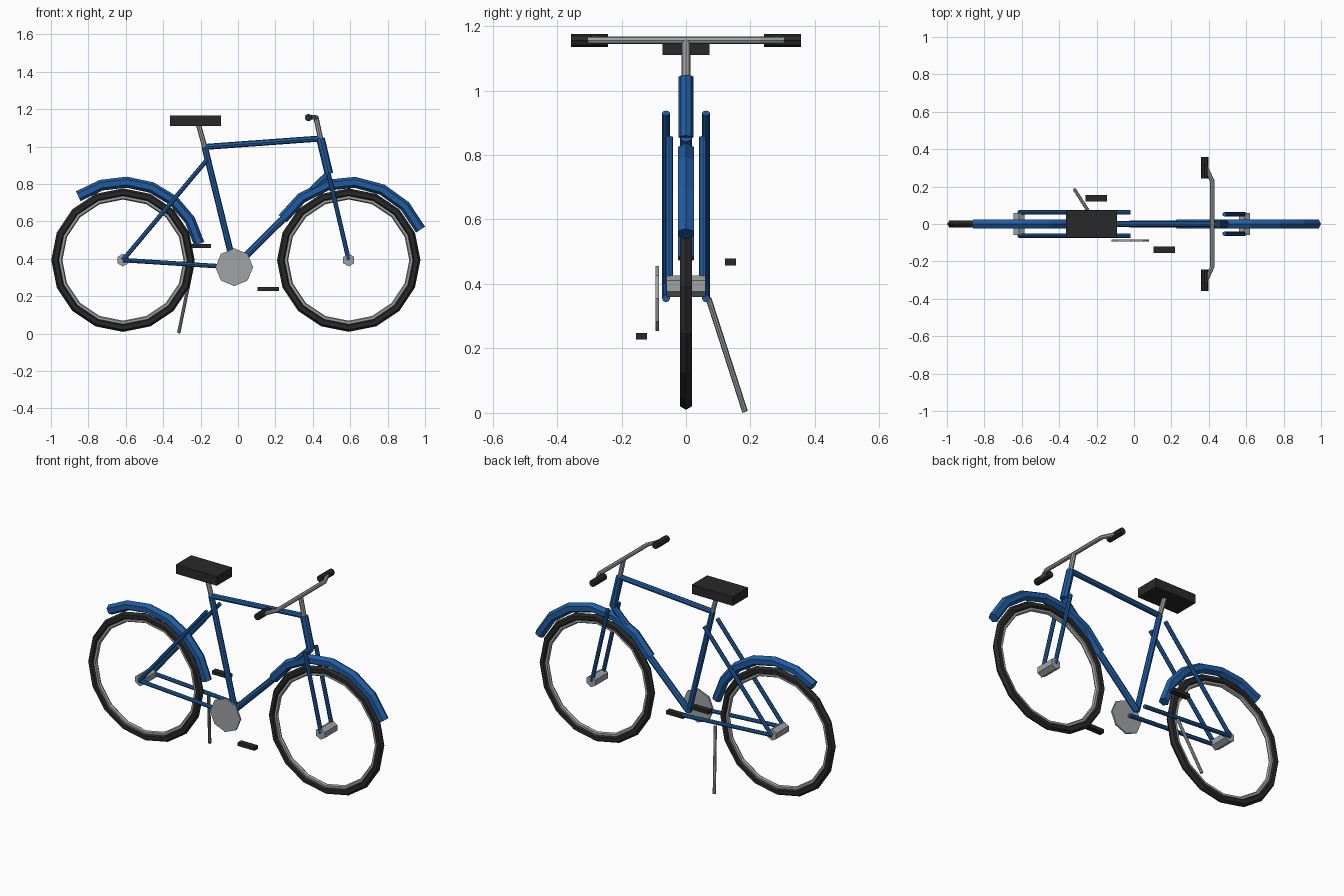
import bpy, bmesh, math
from mathutils import Vector

if "Cube" in bpy.data.objects:
    bpy.data.objects.remove(bpy.data.objects["Cube"])


def material(name, rgb):
    m = bpy.data.materials.new(name)
    m.diffuse_color = (*rgb, 1)
    m.use_nodes = True
    m.node_tree.nodes["Principled BSDF"].inputs["Base Color"].default_value = m.diffuse_color
    return m


BLUE = material("blue_paint", (0.014, 0.108, 0.36))
BLACK = material("black_rubber", (0.022, 0.022, 0.022))
METAL = material("grey_metal", (0.35, 0.36, 0.37))


def finish(name, bm, mat):
    bmesh.ops.recalc_face_normals(bm, faces=bm.faces)
    me = bpy.data.meshes.new(name)
    bm.to_mesh(me)
    bm.free()
    me.materials.append(mat)
    ob = bpy.data.objects.new(name, me)
    bpy.context.collection.objects.link(ob)
    return ob


def sweep(name, pts, r, mat, sides=8, closed=False, up=(0, 1, 0)):
    """Sweep a regular polygon along a list of points."""
    bm = bmesh.new()
    pts = [Vector(p) for p in pts]
    n = len(pts)
    up = Vector(up)
    rings = []
    for i, p in enumerate(pts):
        a = pts[i - 1] if (i or closed) else p
        b = pts[(i + 1) % n] if (i < n - 1 or closed) else p
        t = (b - a).normalized()
        u = up.cross(t).normalized()
        v = t.cross(u)
        # widen the section at bends so straight runs keep their thickness
        d = (b - p) if (b - p).length > 1e-6 else (p - a)
        miter = 1 / max(0.5, t.dot(d.normalized()))
        rings.append([bm.verts.new(p + u * math.cos(k * math.tau / sides) * r * miter
                                   + v * math.sin(k * math.tau / sides) * r)
                      for k in range(sides)])
    for i in range(n if closed else n - 1):
        A, B = rings[i], rings[(i + 1) % n]
        for k in range(sides):
            j = (k + 1) % sides
            bm.faces.new((A[k], A[j], B[j], B[k]))
    if not closed:
        bm.faces.new(rings[0])
        bm.faces.new(rings[-1])
    return finish(name, bm, mat)


def arc(cx, cz, r, a0, a1, n):
    return [(cx + r * math.cos(math.radians(a0 + (a1 - a0) * i / n)), 0,
             cz + r * math.sin(math.radians(a0 + (a1 - a0) * i / n)))
            for i in range(n + 1)]


def box(name, centre, size, mat):
    bm = bmesh.new()
    bmesh.ops.create_cube(bm, size=1)
    for v in bm.verts:
        v.co = Vector([c + q * s for c, q, s in zip(centre, v.co, size)])
    return finish(name, bm, mat)


REAR, FRONT, AXLE = -0.615, 0.592, 0.393

# wheels, hubs and mudguards
for label, x, a0, a1 in (("rear", REAR, 125, 12), ("front", FRONT, 148, 23)):
    sweep(label + "_tyre", arc(x, AXLE, 0.361, 0, 360, 16)[:-1], 0.022, BLACK, 6, True)
    sweep(label + "_rim", arc(x, AXLE, 0.336, 0, 360, 16)[:-1], 0.012, METAL, 6, True)
    sweep(label + "_hub", [(x, -0.06, AXLE), (x, 0.06, AXLE)], 0.034, METAL, 6, up=(1, 0, 0))
    sweep(label + "_mudguard", arc(x, AXLE, 0.417, a0, a1, 6), 0.029, BLUE, 6)

# main frame
bb = (-0.02, 0, 0.355)
seat_top = (-0.178, 0, 0.998)
head_top, head_low = (0.441, 0, 1.043), (0.486, 0, 0.855)
sweep("seat_tube", [bb, seat_top], 0.017, BLUE)
sweep("top_tube", [seat_top, head_top], 0.016, BLUE)
sweep("down_tube", [bb, head_low], 0.019, BLUE)
sweep("head_tube", [head_low, head_top], 0.023, BLUE)

# paired stays and fork legs
for side, s in (("right", -1), ("left", 1)):
    y = 0.062 * s
    sweep(side + "_seat_stay", [(-0.165, y, 0.93), (REAR, y, AXLE)], 0.012, BLUE)
    sweep(side + "_chain_stay", [(-0.02, y, 0.355), (REAR, y, AXLE)], 0.012, BLUE)
    y = 0.052 * s
    sweep(side + "_fork_leg", [(0.484, y, 0.856), (FRONT, y, AXLE)], 0.012, BLUE)
    # pedals and grips
    box(side + "_pedal", (-0.02 - 0.182 * s, 0.138 * s, 0.353 + 0.115 * s),
        (0.113, 0.034, 0.021), BLACK)
    sweep(side + "_grip", [(0.377, 0.242 * s, 1.155), (0.377, 0.357 * s, 1.155)],
          0.02, BLACK, 8, up=(1, 0, 0))

# chainring
sweep("chainring", [(-0.02, -0.094, 0.355), (-0.02, -0.084, 0.355)], 0.101, METAL, 8, up=(1, 0, 0))

# seat
sweep("seat_post", [seat_top, (-0.212, 0, 1.12)], 0.014, METAL)
box("seat", (-0.227, 0, 1.138), (0.274, 0.147, 0.055), BLACK)

# steering
sweep("stem", [head_top, (0.417, 0, 1.156)], 0.014, METAL)
sweep("handlebar", [(0.383, -0.305, 1.156), (0.418, -0.23, 1.156),
                    (0.418, 0.23, 1.156), (0.383, 0.305, 1.156)], 0.012, METAL, 8, up=(0, 0, 1))

# kickstand
sweep("kickstand", [(-0.245, 0.07, 0.355), (-0.317, 0.183, 0.004)], 0.009, METAL)
